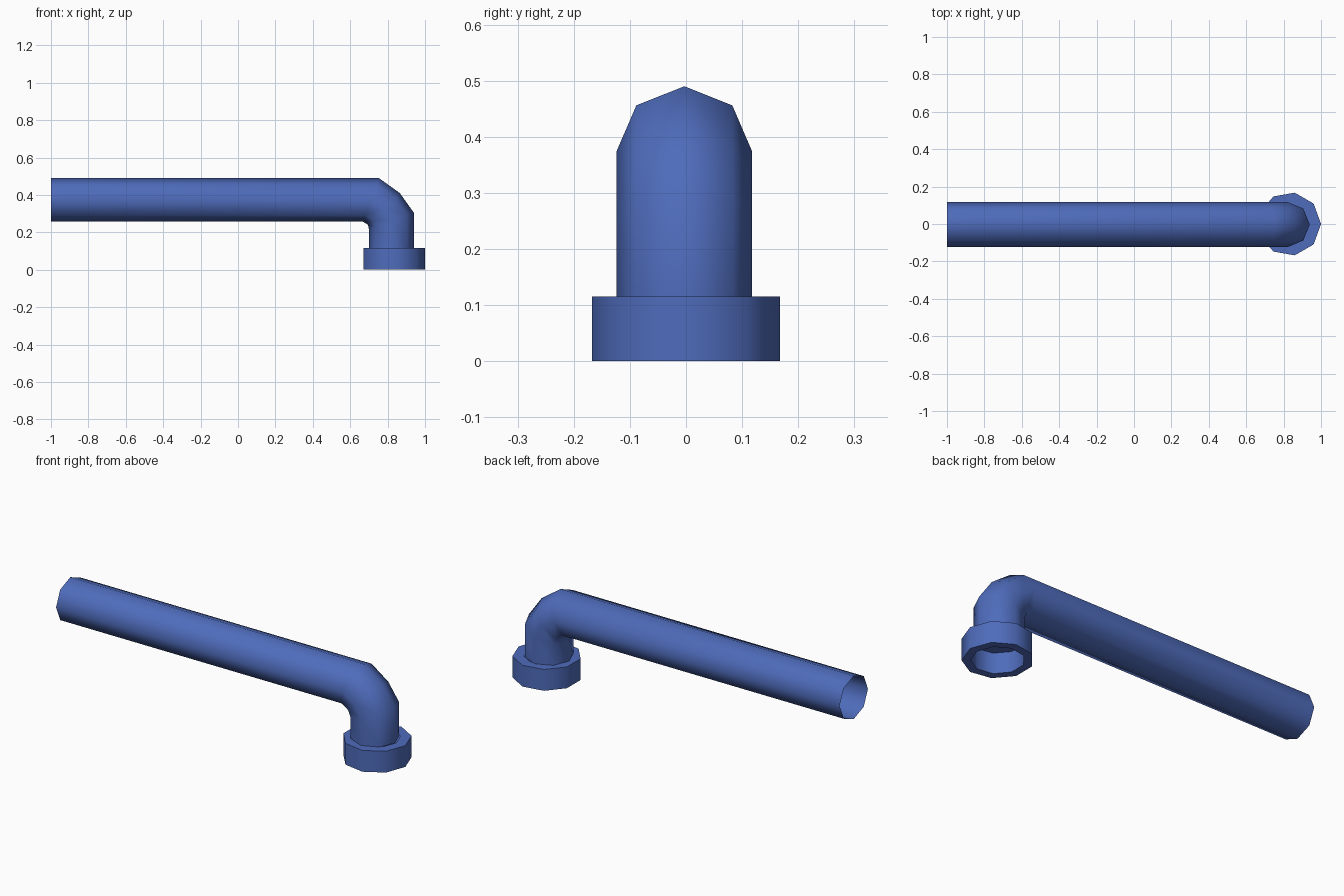
import bpy, math
from mathutils import Vector

if "Cube" in bpy.data.objects:
    bpy.data.objects.remove(bpy.data.objects["Cube"])

blue = bpy.data.materials.new("pipe blue")
blue.diffuse_color = (0.078, 0.15, 0.50, 1)
blue.use_nodes = True
blue.node_tree.nodes["Principled BSDF"].inputs["Base Color"].default_value = blue.diffuse_color


def loft(name, rings, cap_last=False):
    """Skin a chain of equal-sided rings into one smooth-shaded object."""
    n = len(rings[0])
    verts = [p for ring in rings for p in ring]
    faces = [(k * n + i, k * n + (i + 1) % n, (k + 1) * n + (i + 1) % n, (k + 1) * n + i)
             for k in range(len(rings) - 1) for i in range(n)]
    if cap_last:
        faces.append(tuple(range((len(rings) - 1) * n, len(rings) * n)))
    mesh = bpy.data.meshes.new(name)
    mesh.from_pydata(verts, [], faces)
    mesh.materials.append(blue)
    obj = bpy.data.objects.new(name, mesh)
    bpy.context.collection.objects.link(obj)
    bpy.ops.object.select_all(action='DESELECT')
    obj.select_set(True)
    bpy.context.view_layer.objects.active = obj
    bpy.ops.object.shade_smooth_by_angle(angle=math.radians(55))
    return obj


def pipe_ring(outer, inner, sides=8):
    """Octagonal ring spanning an outer and inner (x, z) point of the bend."""
    o, i = Vector((outer[0], 0, outer[1])), Vector((inner[0], 0, inner[1]))
    mid, half = (o + i) / 2, (o - i) / 2
    return [mid + half * math.cos(a) + Vector((0, -0.003 + 0.121 * math.sin(a), 0))
            for a in (math.tau * k / sides for k in range(sides))]


def collar_ring(r, z, sides=9):
    return [Vector((0.83 + r * math.cos(a), r * math.sin(a), z))
            for a in (math.tau * k / sides for k in range(sides))]


# Long pipe with mitred elbow, open at the far end
loft("bent_pipe", [pipe_ring(o, i) for o, i in [
    ((-1.0, 0.49), (-1.0, 0.257)),
    ((0.753, 0.49), (0.668, 0.257)),
    ((0.865, 0.41), (0.695, 0.24)),
    ((0.94, 0.305), (0.70, 0.215)),
    ((0.94, 0.114), (0.70, 0.114)),
]])

# Nine-sided collar with a recessed socket underneath
loft("collar", [collar_ring(r, z) for r, z in [
    (0.115, 0.115), (0.17, 0.115), (0.17, 0.0), (0.127, 0.0), (0.127, 0.11),
]], cap_last=True)
